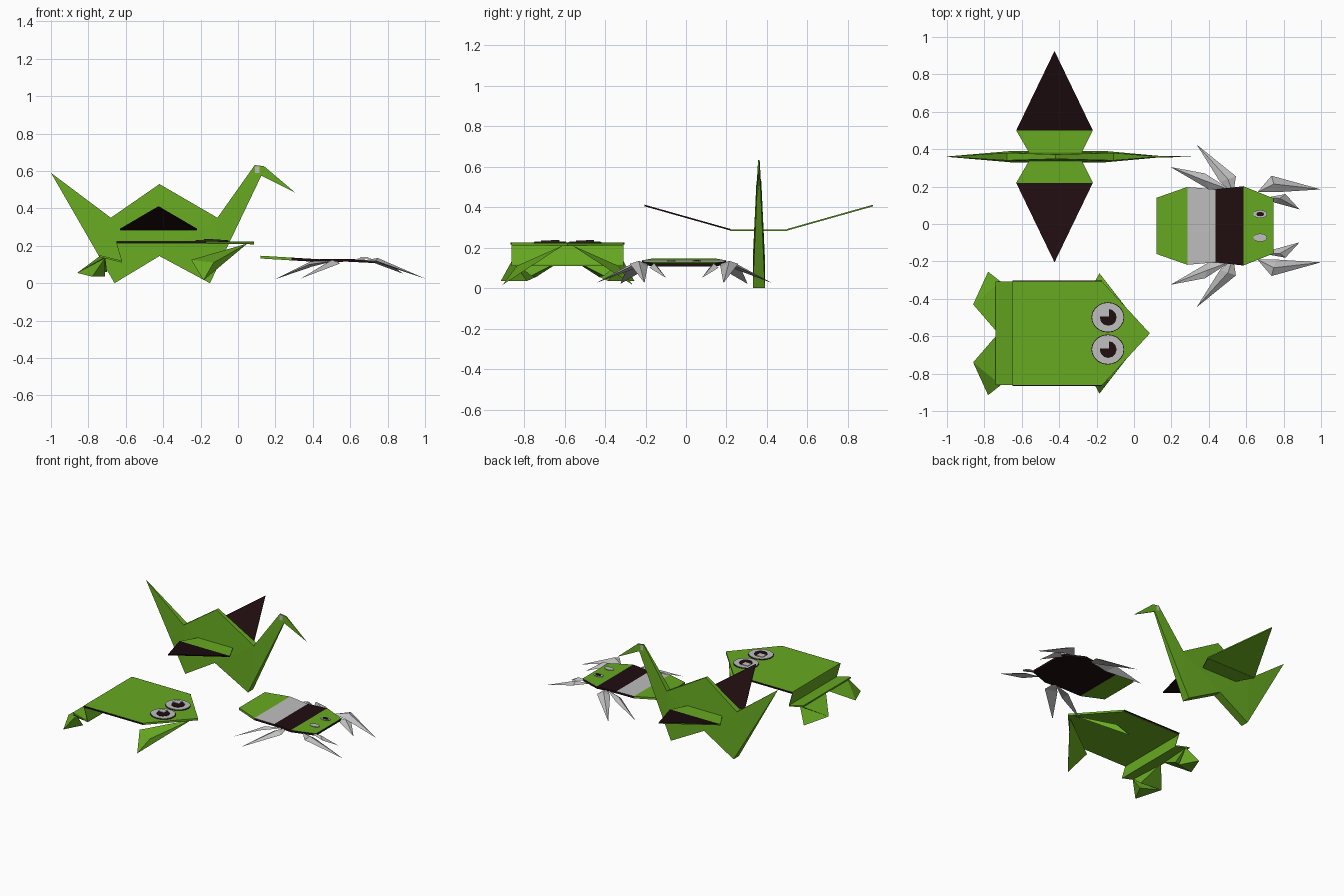
import bpy, math
from mathutils import Vector

if "Cube" in bpy.data.objects:
    bpy.data.objects.remove(bpy.data.objects["Cube"])


def colour(name, rgb):
    m = bpy.data.materials.new(name)
    m.diffuse_color = (*rgb, 1)
    m.use_nodes = True
    m.node_tree.nodes["Principled BSDF"].inputs["Base Color"].default_value = m.diffuse_color
    return m


GREEN = colour("paper_green", (0.135, 0.40, 0.015))
GREY = colour("paper_grey", (0.52, 0.52, 0.52))
DARK = colour("paper_dark", (0.014, 0.004, 0.005))


def mesh(name, verts, faces, mats, idx=None):
    me = bpy.data.meshes.new(name)
    me.from_pydata([Vector(v) for v in verts], [], faces)
    for m in mats:
        me.materials.append(m)
    if idx:
        for p, i in zip(me.polygons, idx):
            p.material_index = i
    ob = bpy.data.objects.new(name, me)
    bpy.context.collection.objects.link(ob)
    # outward normals
    import bmesh
    bm = bmesh.new()
    bm.from_mesh(me)
    bmesh.ops.recalc_face_normals(bm, faces=bm.faces)
    bm.to_mesh(me)
    bm.free()
    return ob


def plate(name, pts, t, top, bottom=None):
    """Sheet of paper: outline pts are the upper face, t is the thickness."""
    n = len(pts)
    verts = list(pts) + [(x, y, z - t) for x, y, z in pts]
    faces = [list(range(n)), list(range(2 * n - 1, n - 1, -1))]
    faces += [[i, i + n, (i + 1) % n + n, (i + 1) % n] for i in range(n)]
    return mesh(name, verts, faces, [top, bottom or top], [0] + [1] * (n + 1))


def disc(name, x, y, z, rx, ry, mat, n=20):
    a = [2 * math.pi * i / n for i in range(n)]
    return plate(name, [(x + rx * math.cos(t), y + ry * math.sin(t), z) for t in a], 0.004, mat)


# ---------------- crane ----------------
CY = 0.36
# body outline as x, z, half thickness
crane = [(-1.0, .59, .001), (-.68, .35, .02), (-.42, .53, .012), (-.11, .35, .02),
         (.09, .632, .004), (.14, .625, .004), (.305, .485, .001), (.125, .575, .005),
         (-.15, 0, .03), (-.42, .145, .03), (-.66, 0, .03)]
n = len(crane)
tris = [[0, 1, 10], [1, 9, 10], [1, 2, 9], [2, 3, 9], [3, 8, 9], [3, 7, 8],
        [3, 4, 7], [4, 5, 7], [5, 6, 7]]
verts = [(x, CY - h, z) for x, z, h in crane] + [(x, CY + h, z) for x, z, h in crane]
faces = tris + [[i + n for i in reversed(t)] for t in tris]
faces += [[i, (i + 1) % n, (i + 1) % n + n, i + n] for i in range(n)]
mesh("crane_body", verts, faces, [GREEN])

for s, side in ((-1, "front"), (1, "back")):
    # flat inner wing, then the raised pointed outer wing
    plate("crane_wing_root_" + side,
          [(-.56, CY + s * .02, .29), (-.28, CY + s * .02, .29), (-.22, CY + s * .14, .29),
           (-.63, CY + s * .14, .29)], .008, GREEN)
    plate("crane_wing_tip_" + side,
          [(-.63, CY + s * .14, .292), (-.22, CY + s * .14, .292), (-.425, CY + s * .565, .412)],
          .008, DARK, DARK if s < 0 else GREEN)
    # eye patch on the head
    y = CY + s * .007
    mesh("crane_eye_" + side, [(.092, y, .59), (.114, y, .59), (.114, y, .625), (.092, y, .625)],
         [[0, 1, 2, 3]], [GREY])

# ---------------- frog ----------------
FY = -.585


def f(x, d, z):
    return (x, FY + d, z)


W = .277
plate("frog_back", [f(-.65, -W, .225), f(-.17, -W, .225), f(.085, 0, .222), f(-.17, W, .225),
                    f(-.65, W, .225)], .014, GREEN)
# dark folded paper edge along the sides
for s in (-1, 1):
    plate("frog_side_edge", [f(-.65, s * W, .224), f(-.17, s * W, .224),
                             f(-.17, s * (W + .005), .224), f(-.65, s * (W + .005), .224)],
          .009, DARK)
# zigzag pleat at the rear
pleat = [(-.65, .222), (-.62, .12), (-.74, .15)]
for i in range(2):
    (x0, z0), (x1, z1) = pleat[i], pleat[i + 1]
    plate("frog_pleat", [f(x0, -W, z0), f(x1, -W, z1), f(x1, W, z1), f(x0, W, z0)], .01, GREEN)

for s in (-1, 1):
    # front leg: tapering fold from the nose to the foot
    mesh("frog_front_leg",
         [f(.05, s * .02, .212), f(-.25, s * .2, .125), f(-.185, s * .322, .015), f(-.13, s * .25, .11)],
         [[0, 1, 2], [0, 2, 3], [0, 3, 1], [1, 3, 2]], [GREEN])
    # rear thigh and outward turned foot
    mesh("frog_thigh",
         [f(-.735, s * .01, .148), f(-.71, s * .277, .14), f(-.86, s * .155, .055), f(-.70, s * .18, .06)],
         [[0, 1, 2], [0, 2, 3], [0, 3, 1], [1, 3, 2]], [GREEN])
    mesh("frog_rear_foot",
         [f(-.86, s * .155, .055), f(-.71, s * .275, .135), f(-.78, s * .33, .035), f(-.71, s * .2, .035)],
         [[0, 1, 2], [0, 2, 3], [0, 3, 1], [1, 3, 2]], [GREEN])
    # eye with pupil and highlight
    ey = FY + s * .086
    disc("frog_eye_rim", -.14, ey, .228, .088, .081, DARK)
    disc("frog_eye", -.14, ey, .231, .084, .077, GREY)
    disc("frog_pupil", -.138, ey, .234, .045, .045, DARK, 12)
    plate("frog_eye_highlight", [(-.185, ey + .005, .237), (-.135, ey + .005, .237),
                                 (-.135, ey + .045, .237), (-.185, ey + .045, .237)], .004, GREY)

# ---------------- beetle ----------------
BY = -.01
# cross stations: x, half width, z
stations = [(.12, .15, .147), (.285, .208, .137), (.437, .195, .128), (.585, .212, .13), (.745, .148, .122)]
bands = [("abdomen", GREEN, GREEN), ("waist_band", GREY, DARK),
         ("thorax_band", DARK, DARK), ("head", GREEN, DARK)]
for (x0, w0, z0), (x1, w1, z1), (part, top, under) in zip(stations, stations[1:], bands):
    plate("beetle_" + part, [(x0, BY - w0, z0), (x1, BY - w1, z1), (x1, BY + w1, z1),
                             (x0, BY + w0, z0)], .015, top, under)

# legs: tip, two knee points and root, each as x, sideways distance, z
legs = {"rear": [(.195, .315, .02), (.38, .28, .1), (.40, .195, .09), (.52, .19, .12)],
        "middle": [(.335, .435, .025), (.545, .265, .105), (.46, .235, .1), (.53, .17, .12)],
        "front": [(1.0, .195, .025), (.735, .268, .12), (.76, .18, .105), (.66, .18, .12)],
        "claw": [(.885, .088, .05), (.81, .17, .1), (.75, .125, .1), (.70, .15, .12)]}
for part, pts in legs.items():
    ridge = (Vector(pts[1]) + Vector(pts[2])) / 2 + Vector((0, 0, .022))
    for s in (-1, 1):
        v = [(x, BY + s * d, z) for x, d, z in pts + [tuple(ridge)]]
        mesh("beetle_leg_" + part, v,
             [[0, 1, 4], [0, 4, 2], [0, 2, 1], [3, 4, 1], [3, 2, 4], [3, 1, 2]], [GREY])
for s in (-1, 1):
    disc("beetle_eye", .675, BY + s * .063, .135, .037, .022, GREY, 12)
disc("beetle_eye_pupil", .675, BY + .063, .138, .022, .012, DARK, 8)
